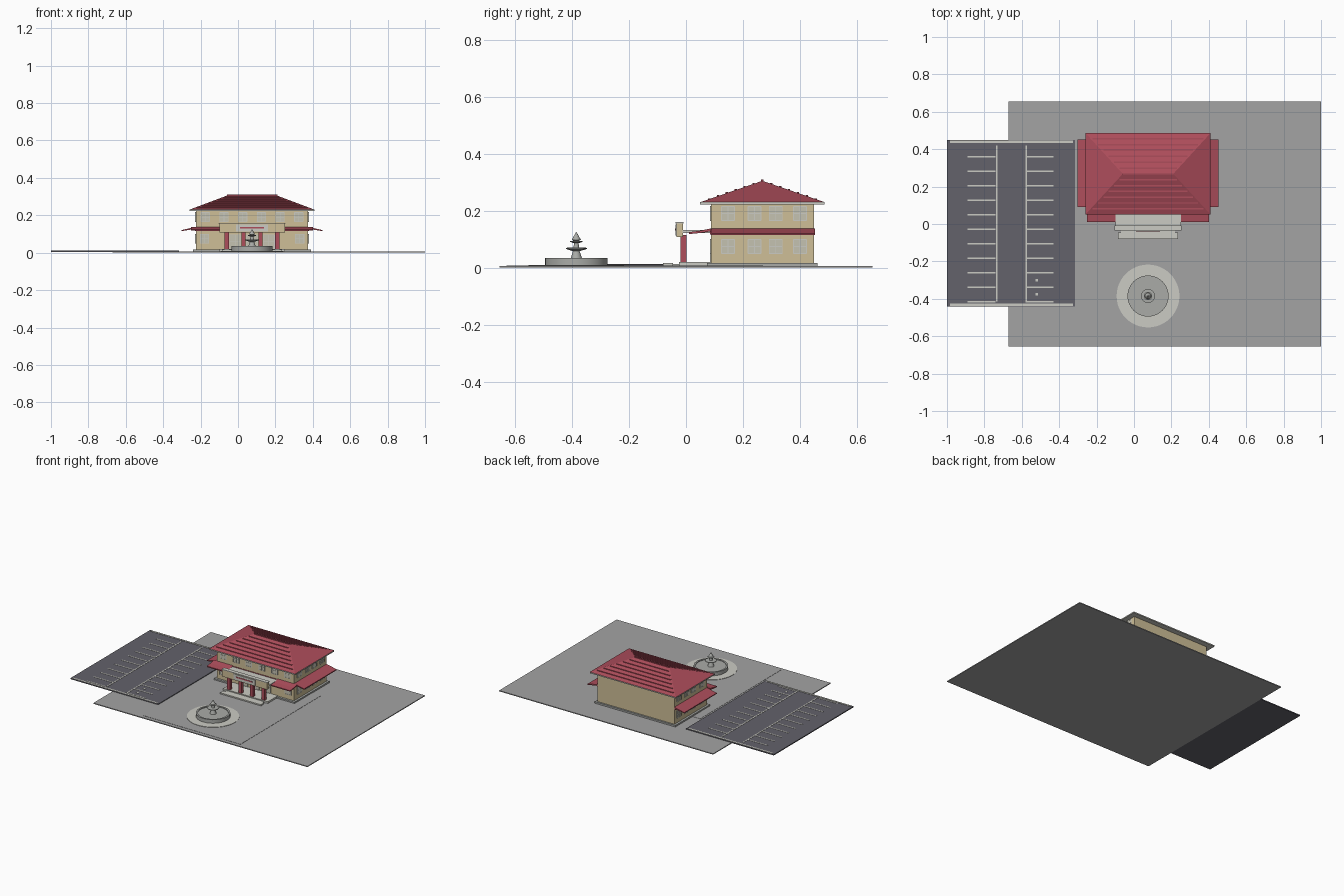
import bpy, bmesh, math

if "Cube" in bpy.data.objects:
    bpy.data.objects.remove(bpy.data.objects["Cube"])


def mat(name, r, g, b):
    m = bpy.data.materials.new(name)
    m.diffuse_color = (r, g, b, 1)
    m.use_nodes = True
    m.node_tree.nodes["Principled BSDF"].inputs["Base Color"].default_value = m.diffuse_color
    return m


PAVING = mat("paving grey", 0.37, 0.37, 0.37)
ASPHALT = mat("asphalt", 0.125, 0.122, 0.145)
PALE = mat("pale stone", 0.60, 0.60, 0.55)
ROOF = mat("roof red", 0.42, 0.075, 0.105)
WALL = mat("tan wall", 0.62, 0.52, 0.31)
STONE = mat("fountain grey", 0.40, 0.41, 0.39)
GLASS = mat("window glass", 0.56, 0.54, 0.44)
CX = 0.075  # building and fountain centre line


def mesh(name, verts, faces, m):
    me = bpy.data.meshes.new(name)
    me.from_pydata(verts, [], faces)
    bm = bmesh.new()
    bm.from_mesh(me)
    bmesh.ops.recalc_face_normals(bm, faces=bm.faces)
    bm.to_mesh(me)
    bm.free()
    me.materials.append(m)
    ob = bpy.data.objects.new(name, me)
    bpy.context.collection.objects.link(ob)
    return ob


def boxes(name, items, m):
    """One object from many boxes given as x0, x1, y0, y1, z0, z1."""
    v, f = [], []
    for x0, x1, y0, y1, z0, z1 in items:
        n = len(v)
        v += [(x, y, z) for z in (z0, z1) for x, y in ((x0, y0), (x1, y0), (x1, y1), (x0, y1))]
        f += [[n + i for i in q] for q in ((0, 1, 2, 3), (4, 5, 6, 7), (0, 1, 5, 4),
                                           (1, 2, 6, 5), (2, 3, 7, 6), (3, 0, 4, 7))]
    return mesh(name, v, f, m)


def lathe(name, profile, m, x, y, n=32):
    """Closed turned solid from (radius, z) points, bottom to top."""
    v, f = [], []
    for r, z in profile:
        v += [(x + r * math.cos(2 * math.pi * i / n), y + r * math.sin(2 * math.pi * i / n), z)
              for i in range(n)]
    for k in range(len(profile) - 1):
        f += [(k * n + i, k * n + (i + 1) % n, (k + 1) * n + (i + 1) % n, (k + 1) * n + i)
              for i in range(n)]
    f += [list(range(n)), list(range(len(v) - n, len(v)))]
    return mesh(name, v, f, m)


def extrude(name, profile, axis, a, b, m):
    """Prism from (u, z) points; axis is the direction of extrusion."""
    v = [((t, u, z) if axis == 'x' else (u, t, z)) for t in (a, b) for u, z in profile]
    n = len(profile)
    f = [list(range(n)), list(range(n, 2 * n))]
    f += [(i, (i + 1) % n, n + (i + 1) % n, n + i) for i in range(n)]
    return mesh(name, v, f, m)


# Grounds
boxes("ground", [(-0.67, 1, -0.655, 0.655, 0, 0.006)], PAVING)
boxes("court", [(-0.30, 0.46, -0.63, 0.27, 0.006, 0.0075)], PAVING)
boxes("parking_lot", [(-1, -0.315, -0.44, 0.45, 0.004, 0.011)], ASPHALT)

# Painted parking lines
lines = [(-0.985, -0.325, y - 0.006, y + 0.006, 0.011, 0.013) for y in (-0.432, 0.44)]
lines += [(x - 0.004, x + 0.004, -0.415, 0.42, 0.011, 0.0125) for x in (-0.735, -0.575)]
for i in range(11):
    y = 0.36 - 0.0775 * i
    lines += [(x, x + 0.15, y - 0.004, y + 0.004, 0.011, 0.0125) for x in (-0.89, -0.58)]
lines += [(-0.527, -0.513, y - 0.007, y + 0.007, 0.011, 0.0125) for y in (-0.30, -0.375)]
boxes("parking_lines", lines, PALE)

# Fountain
FY = -0.385
lathe("fountain_ring", [(0.168, 0.006), (0.168, 0.010)], PALE, CX, FY, 48)
lathe("fountain_basin", [(0.110, 0.008), (0.110, 0.035), (0.098, 0.035), (0.098, 0.030)],
      STONE, CX, FY)
lathe("fountain_tiers", [(0.022, 0.028), (0.016, 0.045), (0.012, 0.058), (0.037, 0.066),
                         (0.037, 0.070), (0.010, 0.071), (0.008, 0.086), (0.022, 0.091),
                         (0.022, 0.094), (0.007, 0.095), (0.016, 0.098), (0.001, 0.125)],
      STONE, CX, FY, 24)

# Main body
X0, X1, Y0, Y1 = -0.225, 0.375, 0.088, 0.45
boxes("plinth", [(X0 - 0.015, X1 + 0.015, Y0 - 0.015, Y1 + 0.012, 0.006, 0.017)], STONE)
boxes("walls", [(X0, X1, Y0, Y1, 0.017, 0.224)], WALL)
boxes("storey_band", [(X0 - 0.004, X1 + 0.004, Y0 - 0.004, Y1 - 0.002, 0.117, 0.135)], ROOF)

# Main hip roof with its eaves
EX0, EX1, EY0, EY1, RY = -0.26, 0.41, 0.05, 0.487, 0.268
boxes("eaves", [(EX0, EX1, EY0, EY1, 0.222, 0.230)], PALE)
mesh("main_roof", [(EX0, EY0, 0.230), (EX1, EY0, 0.230), (EX1, EY1, 0.230), (EX0, EY1, 0.230),
                   (-0.06, RY, 0.305), (0.21, RY, 0.305)],
     [(0, 1, 5, 4), (1, 2, 5), (2, 3, 4, 5), (3, 0, 4), (0, 3, 2, 1)], ROOF)
boxes("ridge_cap", [(-0.06, 0.21, RY - 0.004, RY + 0.004, 0.30, 0.310)], ROOF)

# Tile courses across the front and back slopes
courses = []
for i in range(1, 7):
    t = i / 7
    z = 0.230 + 0.075 * t
    xa, xb = EX0 + 0.20 * t + 0.01, EX1 - 0.20 * t - 0.01
    for edge in (EY0, EY1):
        y = edge + (RY - edge) * t
        courses.append((xa, xb, y - 0.004, y + 0.004, z - 0.003, z + 0.003))
boxes("tile_courses", courses, ROOF)

# Lower skirt roofs: two sides and two front pieces
for s, name in ((-1, "left"), (1, "right")):
    wx = CX + s * 0.30
    ex = CX + s * 0.378
    extrude(name + "_skirt_roof", [(wx, 0.138), (ex, 0.121), (ex, 0.115), (wx, 0.128)],
            'y', 0.09, 0.452, ROOF)
    extrude(name + "_front_skirt_roof",
            [(Y0, 0.138), (0.05, 0.130), (0.01, 0.125), (0.01, 0.118), (0.05, 0.122), (Y0, 0.128)],
            'x', CX + s * 0.175, CX + s * 0.325, ROOF)

# Porch: floor, steps, columns, canopy and name board
boxes("porch_floor", [(-0.10, 0.25, -0.025, Y0, 0.006, 0.020)], PALE)
boxes("porch_steps", [(-0.085, 0.235, -0.08, -0.045, 0.006, 0.016),
                      (-0.07, 0.22, -0.045, -0.02, 0.006, 0.013)], PALE)
boxes("porch_columns", [(CX + d - 0.011, CX + d + 0.011, -0.02, 0.002, 0.02, 0.115)
                        for d in (-0.135, -0.045, 0.045, 0.135)], ROOF)
boxes("canopy", [(-0.10, 0.25, -0.012, Y0, 0.122, 0.132)], PALE)
boxes("front_board", [(-0.10, 0.25, -0.033, -0.010, 0.108, 0.157)], WALL)
boxes("board_cap", [(-0.103, 0.253, -0.036, -0.008, 0.155, 0.160)], PALE)
boxes("board_panel", [(-0.01, 0.16, -0.037, -0.033, 0.114, 0.152)], PALE)
boxes("board_stripe", [(0.012, 0.138, -0.039, -0.037, 0.130, 0.138)], ROOF)

# Windows and doors: glass plates with frame bars
glass, bars = [], []


def window(c, z0, z1, w, wall, side):
    """side 'f' is the front wall, otherwise -1 or 1 for the left or right wall."""
    def place(a, b, lo, hi, d):
        if side == 'f':
            return (a, b, wall - d, wall, lo, hi)
        return (min(wall, wall + side * d), max(wall, wall + side * d), a, b, lo, hi)
    h, t = w / 2, 0.003
    glass.append(place(c - h, c + h, z0, z1, 0.002))
    zm = (z0 + z1) / 2
    for u in (c - h, c, c + h):
        bars.append(place(u - t / 2, u + t / 2, z0, z1, 0.004))
    for z in (z0, zm, z1):
        bars.append(place(c - h, c + h, z - t / 2, z + t / 2, 0.004))


for s, wx in ((-1, X0), (1, X1)):
    for y in (0.147, 0.24, 0.315, 0.40):
        for z in (0.05, 0.166):
            window(y, z, z + 0.049, 0.046, wx, s)
for i in range(6):
    window(CX + (i - 2.5) * 0.1, 0.166, 0.215, 0.046, Y0, 'f')
for d in (-0.255, 0.255):
    window(CX + d, 0.05, 0.099, 0.046, Y0, 'f')
for d in (-0.09, 0, 0.09):
    window(CX + d, 0.021, 0.095, 0.06, Y0, 'f')
boxes("window_glass", glass, GLASS)
boxes("window_frames", bars, PALE)

for ob in bpy.data.objects:
    if ob.name in ("fountain_ring", "fountain_basin", "fountain_tiers"):
        bpy.context.view_layer.objects.active = ob
        ob.select_set(True)
bpy.ops.object.shade_smooth_by_angle(angle=math.radians(35))
